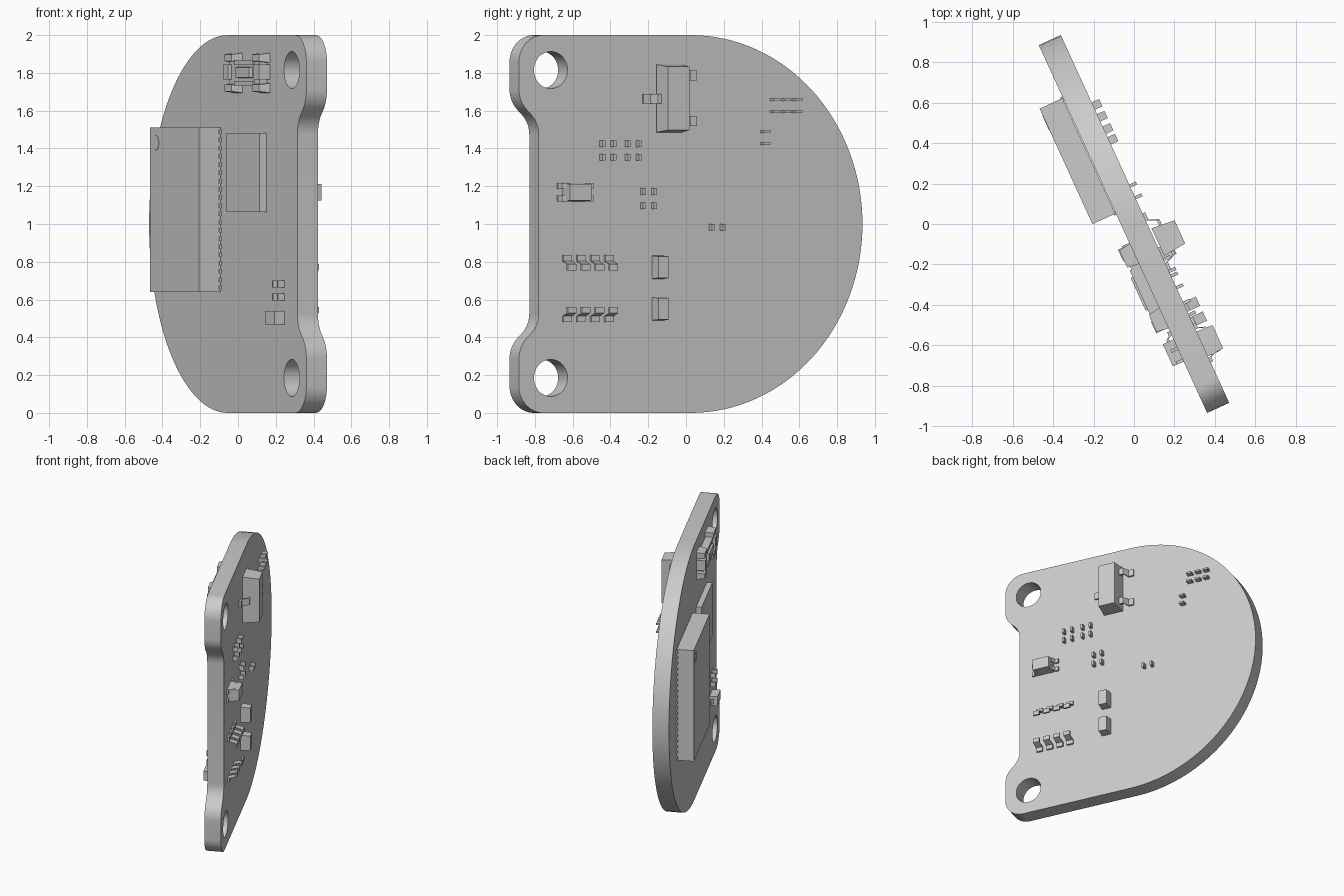
import bpy, bmesh
from math import cos, sin, pi, radians
from mathutils import Matrix, Vector

cube = bpy.data.objects.get("Cube")
if cube:
    bpy.data.objects.remove(cube, do_unlink=True)

# Board frame: local x runs along the board, local y is up, local z is the board normal
A = radians(24.6)
FRAME = Matrix(((-sin(A), 0, cos(A), 0), (cos(A), 0, sin(A), 0), (0, 1, 0, 0), (0, 0, 0, 1)))
HALF = 0.06

grey = bpy.data.materials.new("plain_grey")
grey.use_nodes = True
COLOUR = (0.6, 0.6, 0.6, 1)
grey.diffuse_color = COLOUR
grey.node_tree.nodes["Principled BSDF"].inputs["Base Color"].default_value = COLOUR


def add(name, mesh):
    bm = bmesh.new()
    bm.from_mesh(mesh)
    bmesh.ops.remove_doubles(bm, verts=bm.verts, dist=0.0002)
    bmesh.ops.recalc_face_normals(bm, faces=bm.faces)
    bm.transform(FRAME)
    bm.to_mesh(mesh)
    bm.free()
    mesh.materials.clear()
    mesh.materials.append(grey)
    obj = bpy.data.objects.new(name, mesh)
    bpy.context.collection.objects.link(obj)
    return obj


def prism(name, low, high):
    """Solid between two matching rings of points."""
    count = len(low)
    faces = [tuple(range(count)), tuple(range(count, 2 * count))]
    for i in range(count):
        j = (i + 1) % count
        faces.append((i, j, j + count, i + count))
    mesh = bpy.data.meshes.new(name)
    mesh.from_pydata([tuple(p) for p in low + high], [], faces)
    return add(name, mesh)


def box(name, u, z, height, side=1, lift=0.0, taper=0.0):
    """Block on one board face; side 1 is the right face, -1 the left."""
    def ring(t, n):
        return [(u[0] + t, z[0] + t, n), (u[1] - t, z[0] + t, n),
                (u[1] - t, z[1] - t, n), (u[0] + t, z[1] - t, n)]
    return prism(name, ring(0, side * (HALF + lift)), ring(taper, side * (HALF + height)))


def lead(name, foot, direction, width, reach, rise, side=1, thick=0.014):
    """Bent metal lead, from its foot on the board up to the body."""
    d = Vector((*direction, 0))
    s = Vector((-d.y, d.x, 0)) * width / 2
    path = [(0, 0), (0.4 * reach, 0), (0.6 * reach, rise), (reach, rise)]
    line = path + [(a, h + thick) for a, h in reversed(path)]
    base = Vector((*foot, 0))
    pts = [base + d * a + Vector((0, 0, side * (HALF + h))) for a, h in line]
    return prism(name, [p - s for p in pts], [p + s for p in pts])


def fillet(prev, corner, nxt, radius, steps=8):
    """Points that round one corner."""
    c = Vector(corner)
    a, b = (Vector(prev) - c).normalized(), (Vector(nxt) - c).normalized()
    half = a.angle(b) / 2
    centre = c + (a + b).normalized() * radius / sin(half)
    reach = radius * cos(half) / sin(half)
    start, end = c + a * reach - centre, c + b * reach - centre
    return [centre + start.lerp(end, i / steps).normalized() * radius for i in range(steps + 1)]


# Board: half-round plate with two ears, a shallow notch and two holes
ear = [(0, 2), (-1, 2), (-1, 1.65), (-0.885, 1.535), (-0.885, 1)]
upper = []
for i, r in ((1, 0.14), (2, 0.15), (3, 0.15)):
    upper += [tuple(p) for p in fillet(ear[i - 1], ear[i], ear[i + 1], r)]
lower = [(u, 2 - z) for u, z in reversed(upper)]
arc = [(cos(t), 1 + sin(t)) for t in (-pi / 2 + pi * i / 64 for i in range(65))]
outline = upper + lower + arc
holes = [[(-0.815 + 0.098 * cos(2 * pi * i / 40), zc + 0.098 * sin(2 * pi * i / 40))
          for i in range(40)] for zc in (0.185, 1.815)]
curve = bpy.data.curves.new("board_outline", "CURVE")
curve.dimensions = "2D"
curve.fill_mode = "BOTH"
curve.extrude = HALF
for loop in [outline] + holes:
    spline = curve.splines.new("POLY")
    spline.points.add(len(loop) - 1)
    for point, (u, z) in zip(spline.points, loop):
        point.co = (u, z, 0, 1)
    spline.use_cyclic_u = True
source = bpy.data.objects.new("board_outline", curve)
board_mesh = bpy.data.meshes.new_from_object(source)
bpy.data.objects.remove(source)
board = add("board", board_mesh)

# Large module with rows of edge pads and a round marker
box("module", (0.085, 0.713), (0.64, 1.51), 0.127, -1, lift=0.003)
for i in range(20):
    z = 0.662 + i * 0.0435
    for u in (0.087, 0.711):
        box("module_pad", (u - 0.009, u + 0.009), (z - 0.012, z + 0.012), 0.012, -1)
disc = [(0.637 + 0.04 * cos(2 * pi * i / 24), 1.43 + 0.04 * sin(2 * pi * i / 24)) for i in range(24)]
prism("module_marker", [(*p, -0.186) for p in disc], [(*p, -0.189) for p in disc])

# Thin chip beside the module
box("thin_chip", (-0.495, -0.075), (1.063, 1.482), 0.04, -1)

# Push switch: body, button, end rails and corner feet
box("switch_body", (-0.5, -0.12), (1.735, 1.865), 0.045, -1)
box("switch_button", (-0.42, -0.23), (1.77, 1.835), 0.066, -1, taper=0.006)
for u in (-0.115, -0.505):
    box("switch_rail", (u - 0.032, u + 0.032), (1.765, 1.845), 0.065, -1)
    inner = u + (-0.02 if u > -0.3 else 0.02)
    for z in (1.72, 1.88):
        box("switch_foot", (inner - 0.055, inner + 0.055), (z - 0.026, z + 0.026), 0.06, -1, taper=0.008)
for z in (1.745, 1.855):
    box("switch_bar", (-0.44, -0.2), (z - 0.012, z + 0.012), 0.055, -1)

# Small diode on the left face
box("diode", (-0.72, -0.6), (0.468, 0.54), 0.058, -1)
lead("diode_lead", (-0.555, 0.504), (-1, 0), 0.035, 0.055, 0.02, -1)

# Three-lead transistor
box("transistor", (-0.205, -0.055), (1.485, 1.845), 0.13, lift=0.01, taper=0.012)
for foot, way in (((-0.28, 1.663), 1), ((0.03, 1.787), -1), ((0.03, 1.545), -1)):
    lead("transistor_lead", foot, (way, 0), 0.052, 0.1, 0.05)

# Crystal with a bracket at each end
box("crystal", (-0.747, -0.612), (1.12, 1.215), 0.085, taper=0.004)
for u, way in ((-0.78, 1), (-0.572, -1)):
    for z in (1.135, 1.2):
        lead("crystal_lead", (u, z), (way, 0), 0.032, 0.06, 0.035)

# Two rows of bent chip leads
for i in range(4):
    u = -0.722 + i * 0.081
    lead("upper_chip_lead", (u, 0.835), (0, -1), 0.05, 0.08, 0.055)
    lead("lower_chip_lead", (u, 0.48), (0, 1), 0.05, 0.08, 0.055)

# Two small blocks
for z in (0.77, 0.55):
    box("small_block", (-0.225, -0.155), (z - 0.06, z + 0.062), 0.07, taper=0.004)

# Paired contact plates, upright on the right and left faces
pairs = [(u, z, 1) for z in (1.425, 1.353) for u in (-0.49, -0.342)]
pairs += [(-0.253, z, 1) for z in (1.172, 1.097)]
pairs += [(0.147, 0.983, 1)]
pairs += [(-0.681, z, -1) for z in (0.682, 0.613)]
for u, z, side in pairs:
    for c in (u - 0.032, u + 0.032):
        box("contact_plate", (c - 0.008, c + 0.008), (z - 0.018, z + 0.018), 0.036, side)

# Paired contact plates, lying flat
for u, low, high in ((0.425, 1.425, 1.488), (0.483, 1.595, 1.658), (0.55, 1.595, 1.658), (0.614, 1.595, 1.658)):
    for z in (low, high):
        box("flat_contact_plate", (u - 0.02, u + 0.02), (z - 0.007, z + 0.007), 0.04)

# Smooth the round walls of the board, keep its edges sharp
bpy.ops.object.select_all(action="DESELECT")
board.select_set(True)
bpy.context.view_layer.objects.active = board
bpy.ops.object.shade_smooth_by_angle(angle=radians(30))
